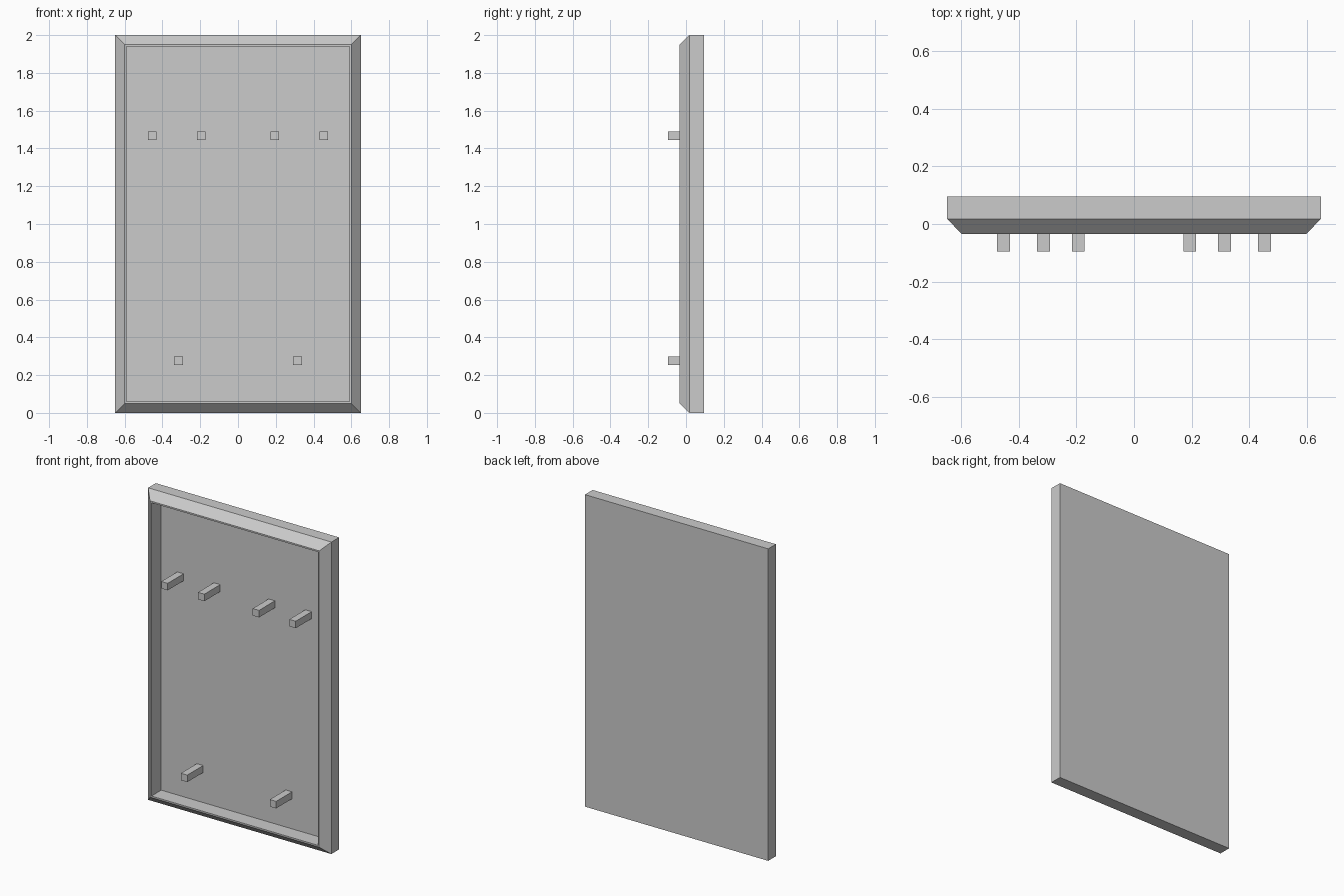
import bpy, bmesh

if "Cube" in bpy.data.objects:
    bpy.data.objects.remove(bpy.data.objects["Cube"])

W, H = 0.65, 2.0          # half width, height
FLOOR = 0.065             # depth of the recessed panel
FRONT, BACK = -0.096, 0.096


def finish(name, bm):
    bmesh.ops.recalc_face_normals(bm, faces=bm.faces)
    mesh = bpy.data.meshes.new(name)
    bm.to_mesh(mesh)
    bm.free()
    obj = bpy.data.objects.new(name, mesh)
    bpy.context.collection.objects.link(obj)
    return obj


# Shallow tray: back, sides, bevelled front, thin rim, recess (inset, y)
profile = [(0, BACK), (0, 0.018), (0.05, -0.034), (0.06, -0.034), (0.06, FLOOR)]
bm = bmesh.new()
rings = []
for inset, y in profile:
    x, z0, z1 = W - inset, inset, H - inset
    rings.append([bm.verts.new(p) for p in
                  ((-x, y, z0), (x, y, z0), (x, y, z1), (-x, y, z1))])
for a, b in zip(rings, rings[1:]):
    for i in range(4):
        j = (i + 1) % 4
        bm.faces.new((a[i], a[j], b[j], b[i]))
bm.faces.new(rings[0])
bm.faces.new(rings[-1])
finish("framed_board", bm)


# Square pegs on one side, mirrored to the other
def peg(name, x, z, size=0.045):
    bm = bmesh.new()
    bmesh.ops.create_cube(bm, size=1)
    bmesh.ops.scale(bm, vec=(size, FLOOR - FRONT, size), verts=bm.verts)
    bmesh.ops.translate(bm, vec=(x, (FLOOR + FRONT) / 2, z), verts=bm.verts)
    obj = finish(name, bm)
    obj.modifiers.new("mirror", 'MIRROR').use_axis[0] = True


peg("upper_outer_pegs", 0.454, 1.467)
peg("upper_inner_pegs", 0.194, 1.467)
peg("lower_pegs", 0.315, 0.275)
